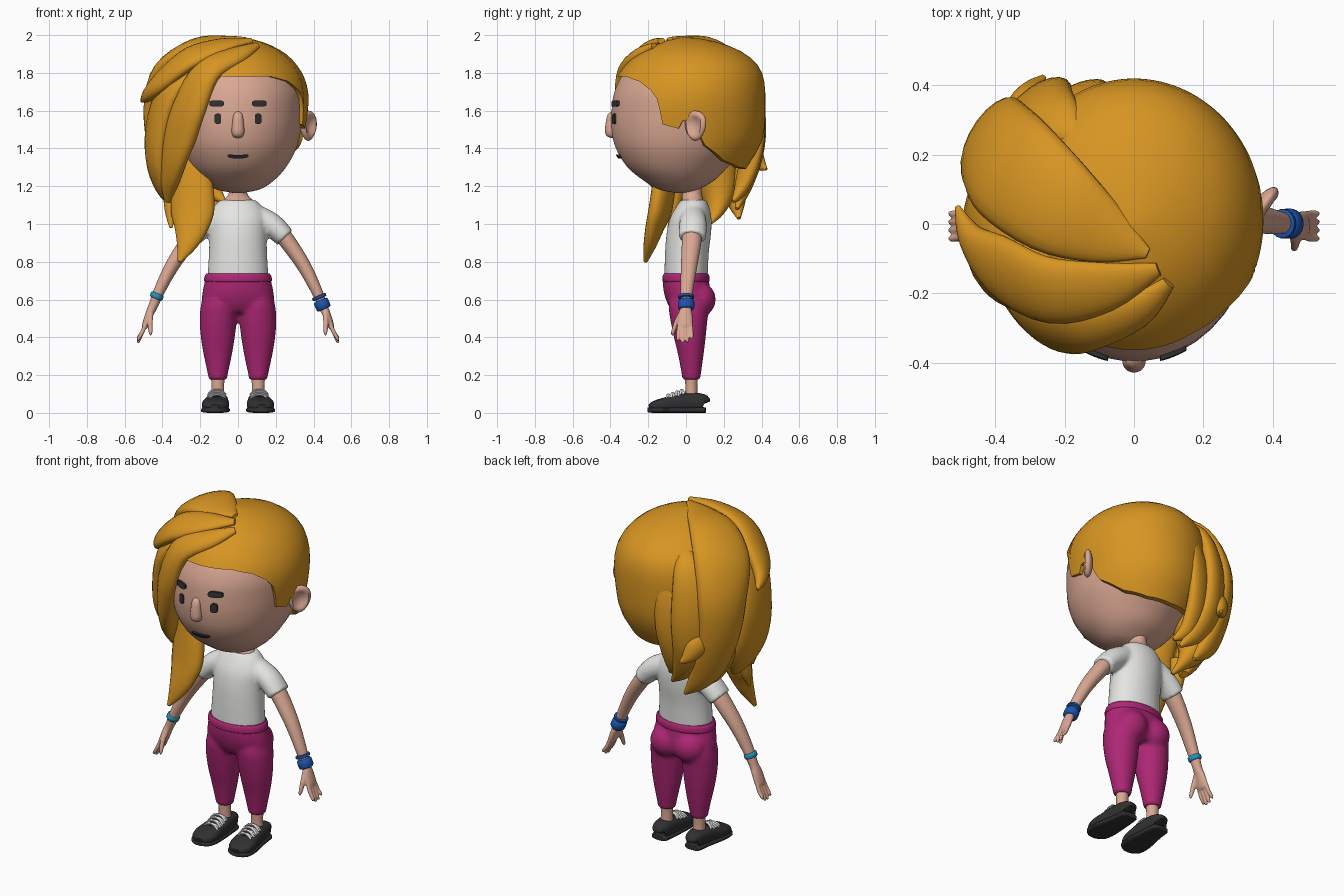
import bpy, bmesh, math
from mathutils import Vector, Matrix

def material(name, r, g, b):
    m = bpy.data.materials.new(name)
    m.diffuse_color = (r, g, b, 1)
    return m

HAIR = material("golden hair", .68, .30, .016)
SKIN = material("skin", .70, .39, .29)
SHIRT = material("white shirt", .78, .78, .76)
PANTS = material("magenta trousers", .42, .02, .175)
DARK = material("charcoal", .03, .03, .03)
BLUE = material("blue band", .012, .09, .42)
CYAN = material("light blue band", .02, .28, .5)
LACE = material("white laces", .8, .8, .8)

def dense(pts, k):
    """Catmull-Rom interpolation of tuples."""
    out, n = [], len(pts)
    for i in range(n - 1):
        a, b, c, d = pts[max(i - 1, 0)], pts[i], pts[i + 1], pts[min(i + 2, n - 1)]
        for s in range(k):
            t = s / k
            out.append(tuple(.5 * (2*q + (r - p)*t + (2*p - 5*q + 4*r - u)*t*t + (3*q - p - 3*r + u)*t**3)
                             for p, q, r, u in zip(a, b, c, d)))
    return out + [tuple(pts[-1])]

def sweep(bm, pts, ref=None, k=4, n=20, sx=1, sq=1):
    """Elliptic rings (x, y, z, half width, half depth); horizontal when ref is None, boxier when sq < 1."""
    P = dense([(p[0] * sx,) + tuple(p[1:]) for p in pts], k)
    box = lambda c: math.copysign(abs(c) ** sq, c)
    rings = []
    for i, p in enumerate(P):
        c = Vector(p[:3])
        if ref is None:
            u, v = Vector((1, 0, 0)), Vector((0, 1, 0))
        else:
            t = (Vector(P[min(i + 1, len(P) - 1)][:3]) - Vector(P[max(i - 1, 0)][:3])).normalized()
            r = ref(c) if callable(ref) else Vector(ref)
            u = t.cross(r).normalized()
            v = u.cross(t)
        w, d = max(p[3], .003), max(p[4], .003)
        rings.append([bm.verts.new(c + u * w * box(math.cos(a)) + v * d * box(math.sin(a)))
                      for a in (2 * math.pi * (j + .5) / n for j in range(n))])
    for a, b in zip(rings, rings[1:]):
        for j in range(n):
            bm.faces.new((a[j], a[(j + 1) % n], b[(j + 1) % n], b[j]))
    bm.faces.new(rings[0])
    bm.faces.new(rings[-1])

def finish(name, bm, mat, blend=0, angle=45, soft=4):
    bmesh.ops.recalc_face_normals(bm, faces=bm.faces[:])
    me = bpy.data.meshes.new(name)
    bm.to_mesh(me)
    bm.free()
    me.materials.append(mat)
    for f in me.polygons:
        f.use_smooth = True
    me.set_sharp_from_angle(angle=math.radians(angle))
    ob = bpy.data.objects.new(name, me)
    bpy.context.collection.objects.link(ob)
    if blend:  # fuse overlapping parts into one soft skin
        r = ob.modifiers.new("fuse", 'REMESH')
        r.mode, r.voxel_size, r.use_smooth_shade = 'VOXEL', blend, True
        s = ob.modifiers.new("soften", 'SMOOTH')
        s.factor, s.iterations = .5, soft
    return ob

def part(name, mat, pts, ref=None, **kw):
    bm = bmesh.new()
    sweep(bm, pts, ref, **kw)
    return finish(name, bm, mat)

def section(table, z):
    """Centre y and radii of a z-sorted section table."""
    for a, b in zip(table, table[1:]):
        if z <= b[2]:
            t = max(0, (z - a[2]) / max(b[2] - a[2], 1e-6))
            return [a[i] + (b[i] - a[i]) * t for i in (1, 3, 4)]
    return [table[-1][i] for i in (1, 3, 4)]

def sections(rows):  # rows of z, half width, front y, back y
    return [(0, (f + b) / 2, z, w, (b - f) / 2) for z, w, f, b in rows]

# Head and neck
HEAD = sections([(1.165, .03, -.06, .02), (1.185, .12, -.15, .07), (1.23, .19, -.225, .15), (1.3, .255, -.31, .22),
                 (1.4, .31, -.372, .31), (1.5, .335, -.395, .36), (1.6, .345, -.395, .385), (1.7, .345, -.38, .385),
                 (1.8, .315, -.33, .36), (1.88, .25, -.25, .28), (1.94, .15, -.15, .16), (1.96, .03, -.03, .03)])
part("head", SKIN, HEAD, n=40)
part("neck", SKIN, [(0, .03, 1.28, .05, .055), (0, .03, 1.17, .047, .052), (0, .035, 1.125, .08, .058), (0, .035, 1.1, .1, .065)])
HEAD_D = dense(HEAD, 4)

# Face details: thin plates that follow the face
def plate(name, cx, cz, w, h, out, bend=0):
    bm = bmesh.new()
    cols = []
    for i in range(13):
        a = math.pi * i / 12
        s = -math.cos(a)
        hh = h * max(math.sin(a), .05) ** .4
        col = []
        for e, d in ((1, out), (-1, out), (-1, -.01), (1, -.01)):
            x, z = cx + w * s, cz + e * hh + bend * s * s
            cy, rx, ry = section(HEAD_D, z)
            col.append(bm.verts.new((x, cy - ry * math.sqrt(1 - (x / rx) ** 2) - d, z)))
        cols.append(col)
    for a, b in zip(cols, cols[1:]):
        for j in range(4):
            bm.faces.new((a[j], a[(j + 1) % 4], b[(j + 1) % 4], b[j]))
    bm.faces.new(cols[0])
    bm.faces.new(cols[-1])
    finish(name, bm, DARK, angle=30)

for s in (-1, 1):
    plate("eye", s * .107, 1.557, .018, .028, .008)
    plate("eyebrow", s * .113, 1.638, .038, .017, .012)
plate("mouth", 0, 1.356, .055, .01, .016, .005)
part("nose", SKIN, [(0, -.385, 1.455, .01, .01), (0, -.393, 1.465, .026, .026), (0, -.396, 1.49, .034, .033),
                    (0, -.396, 1.54, .03, .029), (0, -.394, 1.58, .023, .02), (0, -.388, 1.597, .006, .006)])

# Ears: tilted discs with a hollow
for s in (-1, 1):
    bm = bmesh.new()
    bmesh.ops.create_uvsphere(bm, u_segments=24, v_segments=16, radius=1)
    for v in bm.verts:
        if v.co.x > 0:
            v.co.x -= 1.1 * max(0, 1 - (v.co.y ** 2 + v.co.z ** 2) / .55)
        v.co = Vector((v.co.x * .028, v.co.y * (.066 + .014 * v.co.z), v.co.z * .08))
    bmesh.ops.rotate(bm, verts=bm.verts, matrix=Matrix.Rotation(math.radians(-36), 3, 'Z'))
    for v in bm.verts:
        v.co = Vector(((v.co.x + .372) * s, v.co.y + .05, v.co.z + 1.52))
    finish("ear", bm, SKIN)

# Hair cap: shell whose lower edge follows the hairline around the head
CAP = dense(sections([(1.25, .25, -.27, .29), (1.4, .335, -.385, .385), (1.5, .355, -.41, .415), (1.65, .374, -.40, .42),
                      (1.75, .36, -.378, .415), (1.83, .32, -.33, .388), (1.9, .255, -.255, .315), (1.95, .165, -.17, .21),
                      (1.98, .07, -.07, .09), (1.99, .004, -.004, .004)]), 4)
LINE = [(0, 1.78), (30, 1.78), (48, 1.755), (60, 1.71), (68, 1.65), (71, 1.53), (84, 1.505), (88, 1.56), (97, 1.52),
        (104, 1.42), (125, 1.335), (150, 1.3), (180, 1.29)]

def hairline(deg):
    for (a, za), (b, zb) in zip(LINE, LINE[1:]):
        if deg <= b:
            return za + (zb - za) * (deg - a) / (b - a)
    return LINE[-1][1]

bm = bmesh.new()
N, ROWS, cols = 120, 16, []
for j in range(N):
    deg = 360 * j / N
    a, low = math.radians(deg), hairline(min(deg, 360 - deg))
    col = []
    for i in range(ROWS + 1):
        f = 1 if i < ROWS else .9
        z = 1.99 - (1.99 - low) * (min(i, ROWS - 1) / (ROWS - 1)) ** 1.7
        cy, rx, ry = section(CAP, z)
        col.append(bm.verts.new((rx * f * math.sin(a), cy - ry * f * math.cos(a), z)))
    cols.append(col)
for j in range(N):
    a, b = cols[j], cols[(j + 1) % N]
    for i in range(ROWS):
        bm.faces.new((a[i], b[i], b[i + 1], a[i + 1]))
bm.faces.new([c[0] for c in cols])
finish("hair_cap", bm, HAIR)

# Swept locks on the left of the picture, lying on the head
def away(p):
    return Vector((p.x, p.y, max(0, p.z - 1.5)))

part("front_lock", HAIR, [(.1, -.17, 1.945, .02, .015), (0, -.25, 1.895, .06, .035), (-.16, -.295, 1.81, .09, .05),
     (-.255, -.275, 1.62, .115, .06), (-.325, -.2, 1.42, .12, .06), (-.36, -.12, 1.25, .09, .05), (-.37, -.08, 1.12, .02, .02)], away)
part("crown_lock", HAIR, [(.07, -.13, 1.97, .02, .015), (-.08, -.18, 1.945, .075, .03), (-.25, -.19, 1.88, .105, .045),
     (-.39, -.12, 1.77, .1, .045), (-.47, -.04, 1.69, .05, .035), (-.51, .05, 1.65, .008, .008)], away)
part("side_lock", HAIR, [(-.15, -.15, 1.88, .08, .04), (-.33, -.12, 1.75, .14, .06), (-.41, -.05, 1.55, .17, .07),
     (-.42, -.01, 1.35, .16, .07), (-.38, .01, 1.2, .11, .06), (-.34, .02, 1.1, .03, .02)], away)
part("top_lock", HAIR, [(.04, -.085, 1.98, .015, .01), (-.08, -.03, 1.965, .09, .03), (-.22, .05, 1.935, .145, .05),
     (-.35, .16, 1.83, .165, .06), (-.405, .235, 1.65, .145, .065), (-.4, .25, 1.45, .125, .065), (-.35, .26, 1.25, .1, .05),
     (-.27, .27, 1.12, .06, .04), (-.19, .28, 1.03, .01, .01)], away)
part("back_lock", HAIR, [(-.14, .24, 1.88, .02, .015), (-.22, .295, 1.81, .08, .04), (-.27, .32, 1.68, .115, .055),
     (-.28, .335, 1.5, .12, .06), (-.26, .325, 1.32, .1, .055), (-.19, .3, 1.18, .06, .04), (-.1, .27, 1.08, .01, .01)], away)
part("inner_back_lock", HAIR, [(-.11, .37, 1.74, .02, .01), (-.14, .375, 1.6, .07, .03), (-.16, .365, 1.45, .09, .04),
     (-.16, .33, 1.3, .08, .045), (-.13, .29, 1.18, .05, .035), (-.07, .25, 1.12, .01, .01)], away)
part("gathered_hair", HAIR, [(-.28, .1, 1.55, .1, .1), (-.31, .14, 1.35, .13, .12), (-.28, .17, 1.18, .1, .09),
     (-.22, .16, 1.07, .05, .04), (-.17, .12, 1.0, .01, .01)], away)
part("back_flick", HAIR, [(-.33, .3, 1.44, .05, .04), (-.32, .35, 1.38, .06, .04), (-.29, .39, 1.32, .04, .03), (-.26, .425, 1.29, .008, .008)], away)
part("front_tail", HAIR, [(-.32, -.08, 1.4, .06, .05), (-.25, -.11, 1.25, .105, .055), (-.24, -.135, 1.08, .12, .055),
     (-.248, -.165, .98, .093, .045), (-.272, -.19, .89, .056, .033), (-.31, -.215, .8, .01, .01)], (-.3, -1, 0))
part("side_tuft", HAIR, [(-.35, -.04, 1.22, .05, .04), (-.355, -.06, 1.08, .035, .03), (-.355, -.09, .98, .008, .008)], (-.3, -1, 0))

# Shirt: torso and sleeves fused
bm = bmesh.new()
sweep(bm, [(0, 0, .72, .162, .115), (0, .005, .85, .154, .116), (0, .015, .95, .153, .118), (0, .025, 1.03, .155, .11),
           (0, .035, 1.09, .13, .088), (0, .04, 1.128, .092, .066)], n=32)
for s in (-1, 1):
    sweep(bm, [(.09, .037, 1.04, .066, .066), (.18, .037, .993, .074, .064), (.25, .033, .927, .073, .055)], (1, 0, 0), sx=s)
finish("shirt", bm, SHIRT, blend=.01, soft=5)

# Trousers: hips, seat and legs fused, with a waistband
bm = bmesh.new()
sweep(bm, [(0, 0, .735, .17, .118), (0, 0, .69, .178, .123), (0, .008, .63, .19, .124), (0, .018, .57, .19, .112), (0, .02, .53, .16, .085)], n=32)
for s in (-1, 1):
    bmesh.ops.create_uvsphere(bm, u_segments=24, v_segments=16, radius=.096, matrix=Matrix.Translation((s * .077, .062, .6)))
    sweep(bm, [(.095, .01, .66, .07, .08), (.1, .015, .58, .095, .108), (.104, .015, .5, .099, .1), (.107, .02, .4, .091, .085),
               (.107, .026, .3, .074, .067), (.107, .028, .2, .053, .051), (.107, .028, .174, .051, .049)], sx=s)
finish("trousers", bm, PANTS, blend=.01, soft=10)
part("waistband", PANTS, [(0, 0, .69, .17, .118), (0, 0, .7, .18, .126), (0, 0, .725, .177, .124), (0, 0, .738, .168, .116)], n=32)

for s in (-1, 1):
    # Arms, hands and fingers fused
    bm = bmesh.new()
    sweep(bm, [(.19, .033, 1.0, .05, .045), (.26, .03, .91, .052, .044), (.345, .017, .785, .044, .038), (.41, .005, .66, .035, .031),
               (.45, 0, .565, .028, .025), (.468, -.003, .525, .037, .022), (.488, -.005, .47, .042, .019), (.495, -.005, .45, .036, .014)],
          (1, 0, .4), sx=s)
    for i, drop in enumerate((.385, .372, .375, .392)):
        y = -.035 + .02 * i
        sweep(bm, [(.487, y, .475, .0105, .0115), (.508, y * 1.15, .425, .011, .011), (.527, y * 1.2, drop + .008, .0095, .0095),
                   (.53, y * 1.2, drop - .003, .005, .005)], (1, 0, .4), n=10, sx=s)
    sweep(bm, [(.46, -.02, .535, .016, .014), (.465, -.05, .48, .014, .014), (.463, -.068, .43, .011, .011), (.462, -.075, .41, .005, .005)],
          (1, 0, .4), n=10, sx=s)
    finish("arm", bm, SKIN, blend=.005, soft=3)
    # Ankles
    part("ankle", SKIN, [(.107, .028, .22, .037, .035), (.107, .028, .13, .034, .032), (.107, .028, .07, .037, .036)], sx=s)
    # Shoes: upper, sole, tongue and laces
    part("shoe", DARK, [(.11, .102, .05, .025, .025), (.11, .092, .057, .045, .043), (.11, .03, .057, .055, .05), (.113, -.04, .052, .063, .047),
         (.119, -.12, .042, .072, .037), (.123, -.17, .034, .061, .028), (.124, -.195, .028, .032, .016)], (0, 0, 1), sx=s, sq=.72)
    part("sole", DARK, [(.11, .105, .015, .028, .013), (.11, .094, .015, .05, .015), (.111, .02, .015, .06, .015), (.115, -.05, .015, .07, .015),
         (.12, -.12, .015, .077, .015), (.124, -.175, .015, .066, .015), (.125, -.203, .016, .032, .012)], (0, 0, 1), sx=s, sq=.6)
    part("tongue", DARK, [(.114, -.1, .08, .025, .008), (.111, -.05, .1, .032, .009), (.109, -.012, .118, .03, .008)], (0, 0, 1), sx=s)
    bm = bmesh.new()
    for i in range(4):
        y, z = -.022 - .024 * i, .122 - .0085 * i
        for d in (-1, 1):
            sweep(bm, [(.065, y + .008 * d, z - .026, .007, .006), (.085, y + .005 * d, z - .005, .007, .006), (.112, y, z, .007, .006),
                       (.139, y - .005 * d, z - .005, .007, .006), (.159, y - .008 * d, z - .026, .007, .006)], (0, 0, 1), n=8, k=2, sx=s)
    finish("laces", bm, LACE)

# Wristbands
def band(name, mat, x, z, r, h, sx):
    d = Vector((.4, 0, -.92)) * h
    c = Vector((x, .001, z))
    part(name, mat, [(*(c + d * f), r * g, r * g * .93) for f, g in ((-1, .8), (-.7, 1), (.7, 1), (1, .8))], (1, 0, .4), sx=sx, k=2)

band("thick_wristband", BLUE, .446, .573, .043, .026, 1)
band("thin_wristband", BLUE, .43, .613, .042, .009, 1)
band("light_wristband", CYAN, .43, .618, .038, .015, -1)
